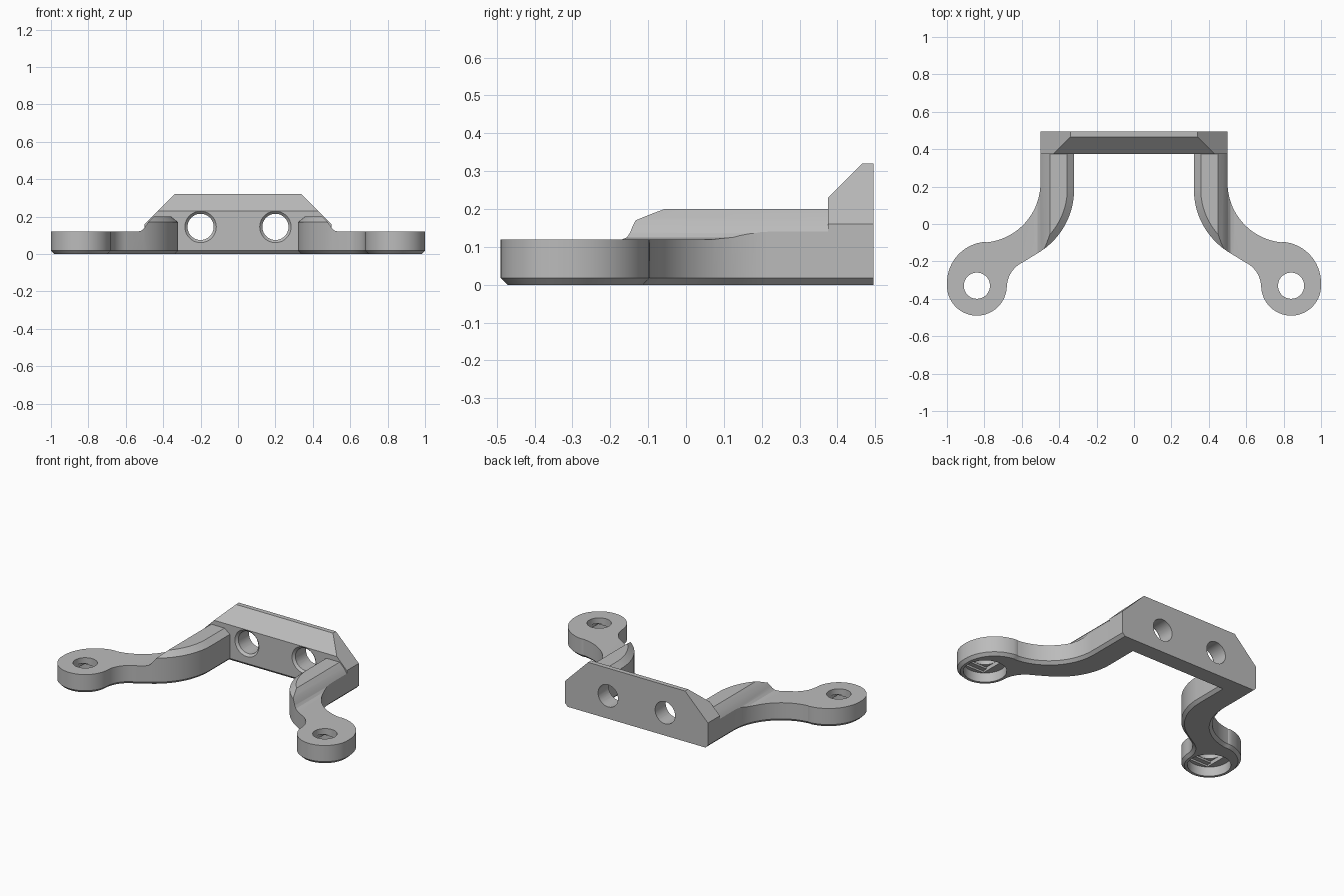
import bpy, bmesh
from math import sin, cos, radians, pi
from mathutils import Vector, Matrix

default = bpy.data.objects.get("Cube")
if default:
    bpy.data.objects.remove(default)

grey = bpy.data.materials.new("plain grey")
grey.use_nodes = True
grey.diffuse_color = (0.5, 0.5, 0.5, 1)
grey.node_tree.nodes["Principled BSDF"].inputs["Base Color"].default_value = (0.5, 0.5, 0.5, 1)


def finish(name, bm):
    bmesh.ops.recalc_face_normals(bm, faces=bm.faces)
    mesh = bpy.data.meshes.new(name)
    bm.to_mesh(mesh)
    bm.free()
    mesh.materials.append(grey)
    obj = bpy.data.objects.new(name, mesh)
    bpy.context.collection.objects.link(obj)
    return obj


def loft(name, rings):
    """Solid through matching closed rings, capped at both ends."""
    bm = bmesh.new()
    loops = [[bm.verts.new(p) for p in ring] for ring in rings]
    n = len(loops[0])
    for low, high in zip(loops, loops[1:]):
        for i in range(n):
            j = (i + 1) % n
            bm.faces.new((low[i], low[j], high[j], high[i]))
    bm.faces.new(loops[0])
    bm.faces.new(loops[-1])
    return finish(name, bm)


def prism_x(name, profile, half):
    return loft(name, [[(x, y, z) for y, z in profile] for x in (-half, half)])


def prism_y(name, profile, half):
    return loft(name, [[(x, y, z) for x, z in profile] for y in (-half, half)])


def cylinder(name, centre, r1, r2, depth, rotation=Matrix()):
    bm = bmesh.new()
    bmesh.ops.create_cone(bm, cap_ends=True, segments=48, radius1=r1, radius2=r2,
                          depth=depth, matrix=Matrix.Translation(centre) @ rotation)
    return finish(name, bm)


def box(name, centre, size):
    bm = bmesh.new()
    bmesh.ops.create_cube(bm, size=1, matrix=Matrix.Translation(centre) @ Matrix.Diagonal((*size, 1)))
    return finish(name, bm)


def carve(obj, cutter, operation="DIFFERENCE"):
    """Apply one boolean and discard its cutter."""
    cutter.hide_render = True
    mod = obj.modifiers.new("cut", "BOOLEAN")
    mod.operation, mod.solver, mod.object = operation, "EXACT", cutter
    deps = bpy.context.evaluated_depsgraph_get()
    mesh = bpy.data.meshes.new_from_object(obj.evaluated_get(deps))
    obj.modifiers.clear()
    obj.data = mesh
    bpy.data.objects.remove(cutter)


def arc(cx, cy, r, start, end, n):
    angles = [radians(start + (end - start) * i / n) for i in range(n + 1)]
    return [(cx + r * cos(a), cy + r * sin(a)) for a in angles]


def inset(points, d, z):
    """Move a clockwise outline inwards and place it at height z."""
    ring = []
    for i, p in enumerate(points):
        a, b, p = Vector(points[i - 1]), Vector(points[(i + 1) % len(points)]), Vector(p)
        u, v = (p - a).normalized(), (b - p).normalized()
        side = Vector((u.y + v.y, -u.x - v.x)).normalized()
        q = p + side * d / max(side.dot(Vector((u.y, -u.x))), 0.5)
        ring.append((q.x, q.y, z))
    return ring


# Curved arm: S-shaped outline ending in a round head
outline = [(0.32, 0.45), (0.5, 0.45)]
outline += arc(0.82, 0.22, 0.32, 180, 264, 18)
outline += arc(0.78, -0.315, 0.22, 86, 4, 14)
outline += arc(0.84, -0.33, 0.16, 0, -176, 28)
outline += arc(0.53, -0.34, 0.15, 5, 65, 10)
outline += arc(0.716, 0.185, 0.396, 237, 180, 16)
arms = loft("curved_arms", [inset(outline, d, z) for d, z in
                            ((0.018, 0), (0, 0.018), (0, 0.17), (0.037, 0.2))])

# Raised inner ridge sloping down to the low outer part
ridge = [(0.2, -0.1), (0.2, 0.3), (0.35, 0.3), (0.48, 0.17), (0.493, 0.152),
         (0.502, 0.137), (0.515, 0.125), (0.535, 0.12), (1.1, 0.12), (1.1, -0.1)]
carve(arms, prism_y("ridge_cutter", ridge, 1), "INTERSECT")

# Screw hole, recess below it and its stepped ceiling
hx, hy = 0.84, -0.33
carve(arms, cylinder("hole_cutter", (hx, hy, 0), 0.07, 0.07, 0.6))
carve(arms, cylinder("recess_cutter", (hx, hy, 0), 0.125, 0.125, 0.12))
carve(arms, box("slot_cutter", (hx, hy, 0.03), (0.142, 0.2, 0.084)))
carve(arms, box("square_cutter", (hx, hy, 0.03), (0.142, 0.142, 0.108)))

mirror = arms.modifiers.new("mirror", "MIRROR")
mirror.use_clip = mirror.use_mirror_merge = False

# Back plate: side profile trimmed to a front silhouette with sloped corners
side = [(0.375, 0.018), (0.393, 0), (0.495, 0), (0.495, 0.32), (0.465, 0.32), (0.375, 0.23)]
plate = prism_x("back_plate", side, 0.7)
half = [(0.482, 0), (0.5, 0.018), (0.5, 0.16), (0.34, 0.32)]
# continue the edge lines past the plate so the trim has no coplanar caps
half = [(0.382, -0.1)] + half[1:3] + [(0.26, 0.4)]
front = half + [(-x, z) for x, z in reversed(half)]
carve(plate, prism_y("silhouette_cutter", front, 1), "INTERSECT")

# Two countersunk holes through the plate
turn = Matrix.Rotation(pi / 2, 4, "X")
for x in (-0.2, 0.2):
    carve(plate, cylinder("bore_cutter", (x, 0.43, 0.145), 0.07, 0.07, 0.5, turn))
    carve(plate, cylinder("sink_cutter", (x, 0.375, 0.145), 0.068, 0.1, 0.032, turn))

# Smooth shading with sharp edges kept
for obj in (arms, plate):
    bpy.ops.object.select_all(action="DESELECT")
    obj.select_set(True)
    bpy.context.view_layer.objects.active = obj
    bpy.ops.object.shade_smooth_by_angle(angle=radians(25))
